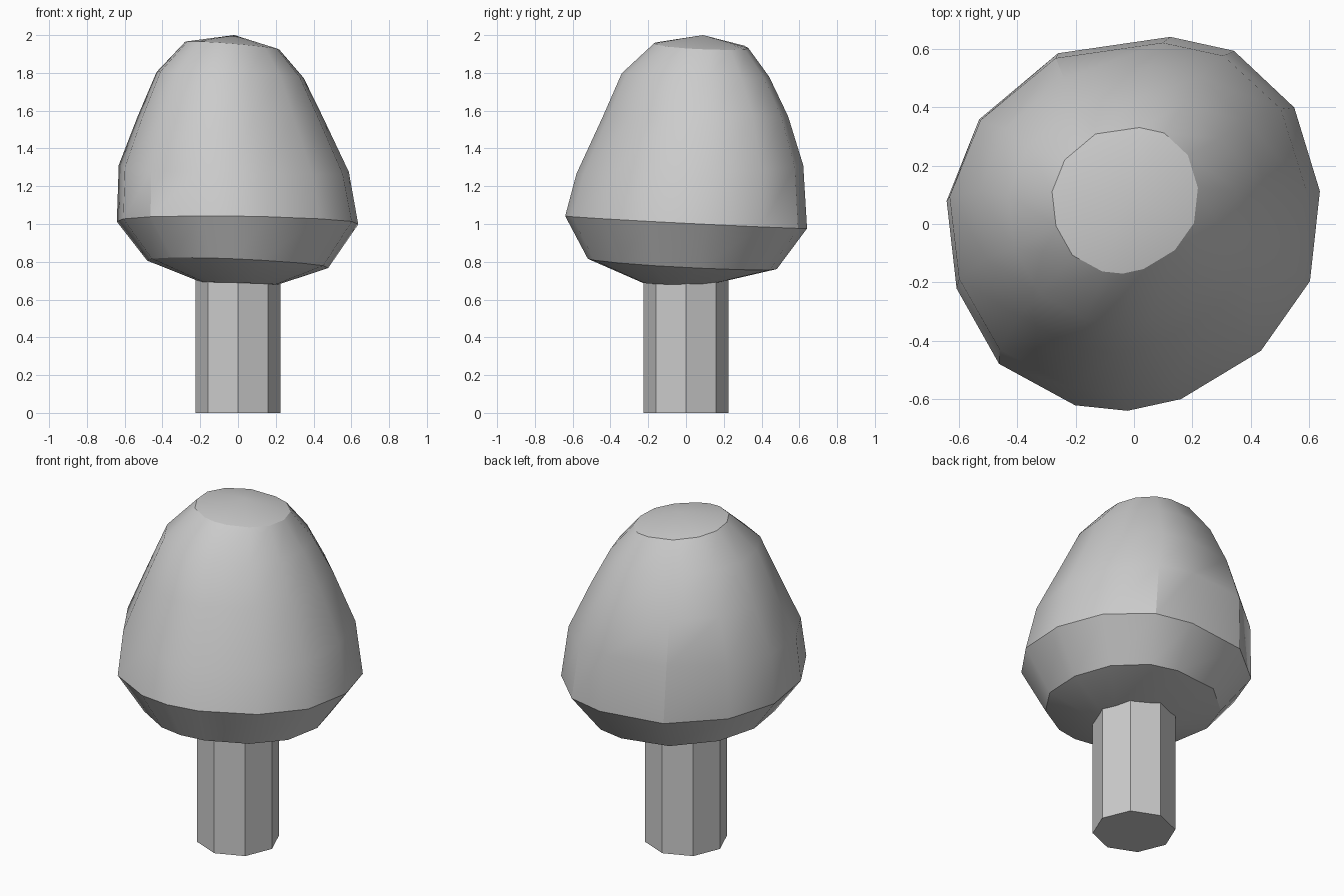
import bpy, bmesh
from math import cos, sin, radians

cube = bpy.data.objects.get("Cube")
if cube:
    bpy.data.objects.remove(cube, do_unlink=True)

grey = bpy.data.materials.new("plain grey")
grey.use_nodes = True
colour = (0.6, 0.6, 0.6, 1)
grey.diffuse_color = colour
grey.node_tree.nodes["Principled BSDF"].inputs["Base Color"].default_value = colour


def finish(bm, name, angle):
    """Turn a bmesh into a named, shaded object."""
    bmesh.ops.recalc_face_normals(bm, faces=bm.faces[:])
    mesh = bpy.data.meshes.new(name)
    bm.to_mesh(mesh)
    bm.free()
    mesh.materials.append(grey)
    obj = bpy.data.objects.new(name, mesh)
    bpy.context.collection.objects.link(obj)
    bpy.ops.object.select_all(action='DESELECT')
    obj.select_set(True)
    bpy.context.view_layer.objects.active = obj
    bpy.ops.object.shade_smooth_by_angle(angle=radians(angle))


# Trunk: eight-sided post
bm = bmesh.new()
bmesh.ops.create_cone(bm, cap_ends=True, segments=8, radius1=0.225,
                      radius2=0.225, depth=0.76)
bmesh.ops.translate(bm, verts=bm.verts[:], vec=(0, 0, 0.38))
finish(bm, "trunk", 30)

# Crown: irregular outline (angle, relative radius) carried up through rings
outline = [(10, 1.01), (36, 1.06), (60, 1.07), (79, 1.02), (114, 1.0),
           (146, 1.0), (173, 1.01), (200, 1.01), (226, 1.04), (252, 1.02),
           (268, 1.0), (285, 0.97), (315, 0.96), (342, 0.99)]
# Each ring: centre x, centre y, radius x, radius y, height, slope x, slope y
rings = [(0.01, -0.05, 0.20, 0.18, 0.685, -0.03, -0.02),
         (0.00, -0.02, 0.48, 0.50, 0.79, -0.04, -0.05),
         (0.00, 0.00, 0.64, 0.64, 1.01, -0.01, -0.05),
         (-0.02, 0.02, 0.61, 0.60, 1.29, -0.03, 0.04),
         (-0.04, 0.05, 0.49, 0.49, 1.57, 0.00, 0.00),
         (-0.04, 0.05, 0.39, 0.39, 1.79, -0.04, -0.02),
         (-0.03, 0.08, 0.25, 0.25, 1.945, -0.08, -0.04)]
bm = bmesh.new()
loops = []
for cx, cy, rx, ry, z, sx, sy in rings:
    loop = []
    for deg, r in outline:
        dx, dy = rx * r * cos(radians(deg)), ry * r * sin(radians(deg))
        loop.append(bm.verts.new((cx + dx, cy + dy, z + sx * dx + sy * dy)))
    loops.append(loop)
n = len(outline)
for low, high in zip(loops, loops[1:]):
    for i in range(n):
        j = (i + 1) % n
        bm.faces.new((low[i], low[j], high[j], high[i]))

# Close the underside and fan the crown top to its peak
bm.faces.new(loops[0])
peak = bm.verts.new((-0.02, 0.09, 2.0))
for i in range(n):
    bm.faces.new((loops[-1][i], loops[-1][(i + 1) % n], peak))
finish(bm, "crown", 30)
